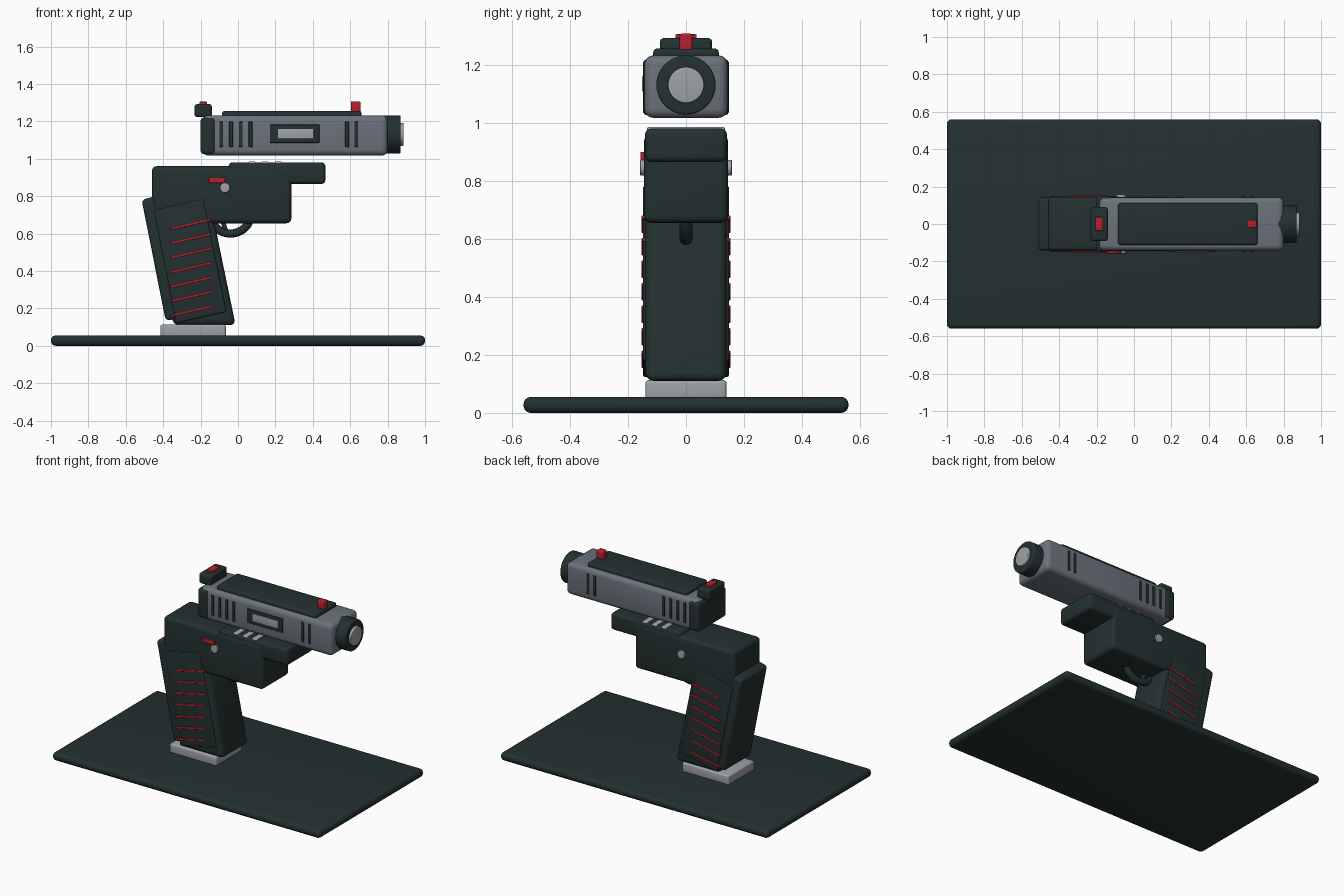
import bpy, bmesh, math

if "Cube" in bpy.data.objects:
    bpy.data.objects.remove(bpy.data.objects["Cube"])


def material(name, rgb):
    m = bpy.data.materials.new(name)
    m.use_nodes = True
    m.diffuse_color = (*rgb, 1)
    m.node_tree.nodes["Principled BSDF"].inputs["Base Color"].default_value = (*rgb, 1)
    return m


DARK = material("dark green grey", (0.017, 0.03, 0.03))
GREY = material("gunmetal grey", (0.15, 0.17, 0.2))
LIGHT = material("light grey", (0.34, 0.36, 0.39))
RED = material("red", (0.46, 0.014, 0.03))


def finish(ob, name, mat, bevel=0.0):
    """Name, colour, round and smooth the object."""
    ob.name = name
    ob.data.materials.append(mat)
    bpy.ops.object.select_all(action="DESELECT")
    ob.select_set(True)
    bpy.context.view_layer.objects.active = ob
    if bevel:
        mod = ob.modifiers.new("rounding", "BEVEL")
        mod.width = bevel
        mod.segments = 4
        mod.limit_method = "ANGLE"
        bpy.ops.object.modifier_apply(modifier=mod.name)
    bpy.ops.object.shade_smooth_by_angle(angle=math.radians(35))
    return ob


def box(name, mat, x, y, z, bevel=0.0, tilt=0.0):
    """Box from ranges along each axis, tilted in the side plane."""
    mid = [(a + b) / 2 for a, b in (x, y, z)]
    size = [b - a for a, b in (x, y, z)]
    bpy.ops.mesh.primitive_cube_add(size=1, location=mid)
    ob = bpy.context.object
    ob.scale = size
    bpy.ops.object.transform_apply(location=False, rotation=False, scale=True)
    ob.rotation_euler.y = -math.radians(tilt)
    return finish(ob, name, mat, bevel)


def prism(name, mat, outline, y0, y1, bevel):
    """Side outline (x, z) extruded across the width."""
    bm = bmesh.new()
    face = bm.faces.new([bm.verts.new((x, y0, z)) for x, z in outline])
    new = bmesh.ops.extrude_face_region(bm, geom=[face])["geom"]
    bmesh.ops.translate(bm, vec=(0, y1 - y0, 0),
                        verts=[v for v in new if isinstance(v, bmesh.types.BMVert)])
    bmesh.ops.recalc_face_normals(bm, faces=bm.faces)
    me = bpy.data.meshes.new(name)
    bm.to_mesh(me)
    bm.free()
    ob = bpy.data.objects.new(name, me)
    bpy.context.collection.objects.link(ob)
    return finish(ob, name, mat, bevel)


def cylinder(name, mat, centre, radius, depth, rotation, bevel):
    bpy.ops.mesh.primitive_cylinder_add(vertices=48, radius=radius, depth=depth,
                                        location=centre, rotation=rotation)
    return finish(bpy.context.object, name, mat, bevel)


QUARTER = math.pi / 2

# Display base and grip foot
box("display_base", DARK, (-1, 1), (-0.56, 0.56), (0, 0.055), 0.025)
box("grip_foot", LIGHT, (-0.415, -0.065), (-0.14, 0.14), (0.045, 0.113), 0.012)

# Slanted grip
prism("grip_core", DARK, [(-0.47, 0.8), (-0.155, 0.8), (-0.013, 0.11), (-0.345, 0.11)],
      -0.14, 0.14, 0.03)
prism("grip_backstrap", DARK, [(-0.515, 0.78), (-0.44, 0.8), (-0.31, 0.145), (-0.387, 0.135)],
      -0.142, 0.142, 0.02)

# Frame
box("frame_body", DARK, (-0.46, 0.285), (-0.145, 0.145), (0.655, 0.96), 0.025)
box("frame_rail", DARK, (-0.05, 0.467), (-0.141, 0.141), (0.865, 0.98), 0.02)
for i in range(3):
    x = 0.075 + 0.07 * i
    box("rail_bar", LIGHT, (x - 0.019, x + 0.019), (-0.135, 0.135), (0.962, 0.986), 0.008)

# Trigger guard and trigger
bpy.ops.mesh.primitive_torus_add(major_radius=0.11, minor_radius=0.022, major_segments=48,
                                 minor_segments=16, location=(-0.04, 0, 0.71),
                                 rotation=(QUARTER, 0, 0))
finish(bpy.context.object, "trigger_guard", DARK)
box("trigger", DARK, (-0.09, -0.065), (-0.015, 0.015), (0.61, 0.7), 0.008, 15)

# Controls on the frame
box("safety_lever", RED, (-0.157, -0.067), (-0.157, -0.135), (0.87, 0.9), 0.004)

# Slide and muzzle
box("slide", GREY, (-0.19, 0.8), (-0.143, 0.143), (1.017, 1.232), 0.03)
box("slide_rear_cap", DARK, (-0.2, -0.122), (-0.149, 0.149), (1.025, 1.22), 0.018)
box("slide_top_plate", DARK, (-0.085, 0.66), (-0.113, 0.113), (1.21, 1.256), 0.014)
cylinder("muzzle_ring", DARK, (0.815, 0, 1.13), 0.102, 0.11, (0, QUARTER, 0), 0.008)
cylinder("muzzle_disc", LIGHT, (0.86, 0, 1.13), 0.062, 0.05, (0, QUARTER, 0), 0.005)

# Ejection window on one side of the slide
box("window_surround", DARK, (0.17, 0.435), (-0.148, -0.13), (1.085, 1.182), 0.003)
box("window_insert", LIGHT, (0.213, 0.405), (-0.152, -0.13), (1.108, 1.16), 0.003)

# Sights
box("rear_sight", DARK, (-0.232, -0.14), (-0.09, 0.09), (1.222, 1.292), 0.014)
box("rear_sight_mark", RED, (-0.207, -0.165), (-0.037, 0.037), (1.27, 1.305), 0.005)
box("front_sight", RED, (0.603, 0.655), (-0.022, 0.022), (1.245, 1.307), 0.008)

# Details repeated on both sides
for side in (-1, 1):
    inner, outer = sorted((side * 0.125, side * 0.148))
    prism("grip_panel", DARK, [(-0.45, 0.725), (-0.185, 0.785), (-0.062, 0.182), (-0.33, 0.122)],
          inner, outer, 0.008)
    for i in range(7):
        z = 0.65 - 0.0775 * i
        y = sorted((side * 0.13, side * 0.153))
        box("grip_stripe", RED, (-0.363, -0.141), y, (z - 0.006, z + 0.006), 0.003, 13)
    for x in (-0.09, -0.037, 0.015, 0.067, 0.583, 0.632):
        y = sorted((side * 0.13, side * 0.147))
        box("slide_serration", DARK, (x - 0.01, x + 0.01), y, (1.063, 1.198), 0.003)
    cylinder("frame_pin", LIGHT, (-0.07, side * 0.145, 0.845), 0.027, 0.026,
             (QUARTER, 0, 0), 0.004)
